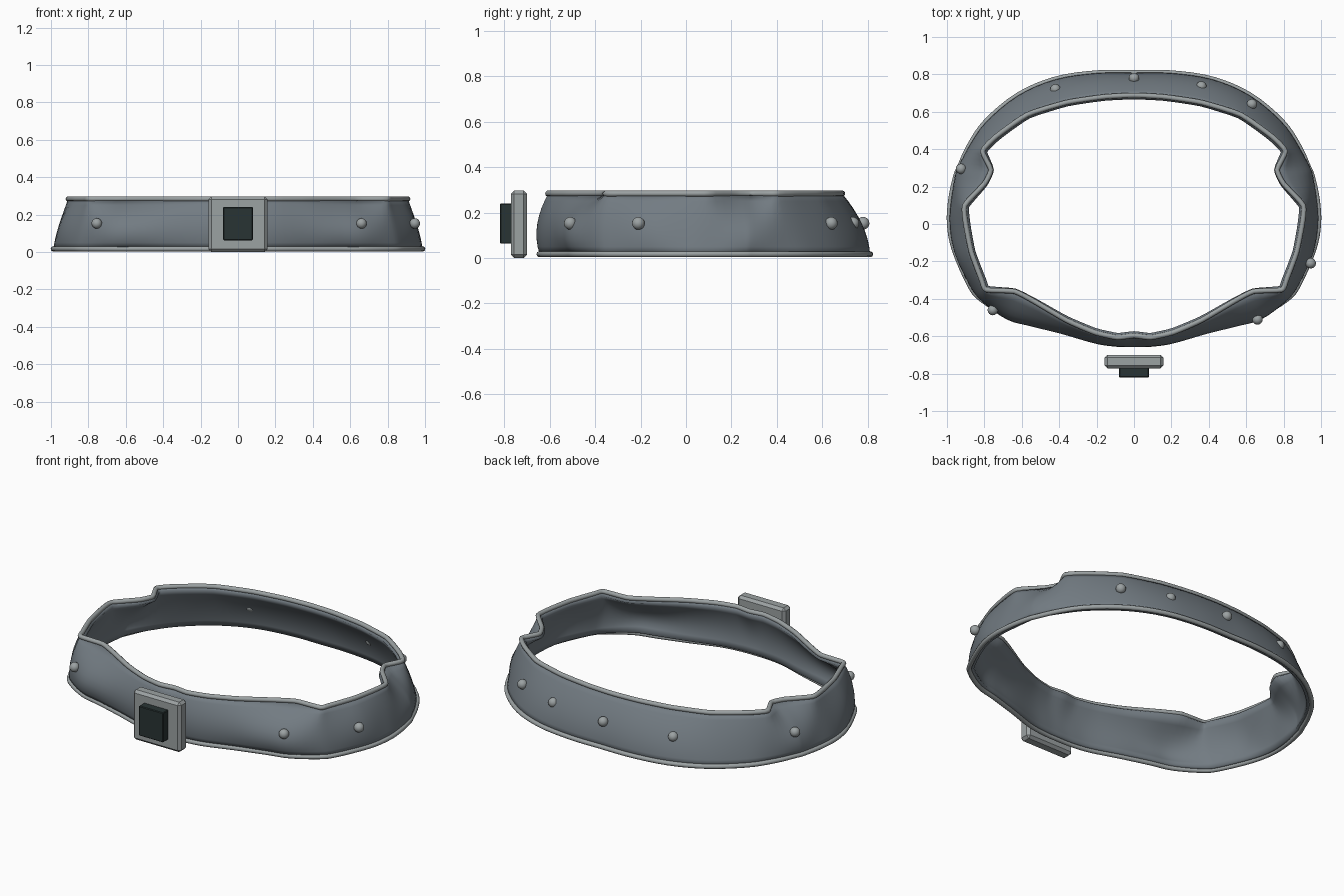
import bpy, bmesh
from mathutils import Vector

if "Cube" in bpy.data.objects:
    bpy.data.objects.remove(bpy.data.objects["Cube"])


def material(name, rgb):
    m = bpy.data.materials.new(name)
    m.diffuse_color = (*rgb, 1)
    m.use_nodes = True
    m.node_tree.nodes["Principled BSDF"].inputs["Base Color"].default_value = m.diffuse_color
    return m


BAND = material("blue grey band", (0.17, 0.20, 0.225))
METAL = material("pale metal", (0.33, 0.36, 0.365))
DARK = material("dark inlay", (0.022, 0.034, 0.034))

# Right half outlines, front centre to back centre
BOTTOM = [(0, -.645), (.09, -.643), (.21, -.625), (.38, -.57), (.55, -.52), (.68, -.485), (.82, -.40),
          (.88, -.325), (.96, -.14), (.987, 0), (.98, .13), (.955, .25), (.935, .30), (.88, .42),
          (.79, .55), (.62, .69), (.42, .775), (.2, .808), (0, .81)]
MIDDLE = [(0, -.655), (.09, -.653), (.21, -.635), (.38, -.585), (.54, -.54), (.67, -.50), (.80, -.415),
          (.86, -.335), (.94, -.17), (.955, 0), (.95, .12), (.93, .24), (.915, .30), (.86, .41),
          (.76, .525), (.60, .65), (.40, .735), (.19, .77), (0, .775)]
TOP = [(0, -.597), (.09, -.607), (.21, -.58), (.36, -.515), (.54, -.41), (.64, -.36), (.79, -.352),
       (.815, -.30), (.87, -.15), (.90, 0), (.905, .10), (.80, .215), (.765, .29), (.81, .39),
       (.735, .47), (.57, .585), (.36, .65), (.16, .68), (0, .688)]
Z_LOW, Z_HIGH = 0.017, 0.284
STEPS = 4


def closed_outline(half, tension):
    """Mirror a half outline and smooth it with a cardinal spline."""
    pts = [Vector(p) for p in half + [(-x, y) for x, y in half[-2:0:-1]]]
    n, out = len(pts), []
    for i in range(n):
        a, b, c, d = (pts[(i + k) % n] for k in (-1, 0, 1, 2))
        m0, m1 = (c - a) * tension, (d - b) * tension
        for s in range(STEPS):
            t = s / STEPS
            out.append(b * (2*t**3 - 3*t*t + 1) + m0 * (t**3 - 2*t*t + t)
                       + c * (3*t*t - 2*t**3) + m1 * (t**3 - t*t))
    return out


bottom = closed_outline(BOTTOM, 0.5)
middle = closed_outline(MIDDLE, 0.5)
top = closed_outline(TOP, 0.25)


def add_mesh(name, bm, mat, smooth=True):
    me = bpy.data.meshes.new(name)
    bm.to_mesh(me)
    bm.free()
    ob = bpy.data.objects.new(name, me)
    bpy.context.collection.objects.link(ob)
    me.materials.append(mat)
    if smooth:
        for p in me.polygons:
            p.use_smooth = True
    return ob


# Band wall: quadratic loft through the three outlines
bm = bmesh.new()
rows = []
for r in range(9):
    t = r / 8
    wb, wm, wt = 2 * (t - .5) * (t - 1), 4 * t * (1 - t), 2 * t * (t - .5)
    z = Z_LOW + (Z_HIGH - Z_LOW) * t
    rows.append([bm.verts.new((*(b * wb + m * wm + u * wt), z))
                 for b, m, u in zip(bottom, middle, top)])
n = len(bottom)
for lo, hi in zip(rows, rows[1:]):
    for i in range(n):
        j = (i + 1) % n
        bm.faces.new((lo[i], lo[j], hi[j], hi[i]))
band = add_mesh("band", bm, BAND)
solid = band.modifiers.new("thickness", 'SOLIDIFY')
solid.thickness = 0.028
solid.offset = -1
bpy.context.view_layer.objects.active = band
band.select_set(True)
bpy.ops.object.shade_smooth_by_angle(angle=0.7)


# Round trims along both edges
def trim(name, outline, z, radius=0.0135, sides=10):
    cu = bpy.data.curves.new(name, 'CURVE')
    cu.dimensions = '3D'
    sp = cu.splines.new('POLY')
    sp.points.add(len(outline) - 1)
    for p, v in zip(sp.points, outline):
        p.co = (v.x, v.y, z, 1)
    sp.use_cyclic_u = True
    sp.use_smooth = True
    cu.bevel_depth = radius
    cu.bevel_resolution = sides // 2 - 2
    cu.materials.append(METAL)
    bpy.context.collection.objects.link(bpy.data.objects.new(name, cu))


trim("lower_trim", bottom, Z_LOW)
trim("upper_trim", top, Z_HIGH)

# Rivets
for k, (x, y) in enumerate([(0, .78), (-.42, .72), (.36, .735), (.63, .64), (-.925, .295),
                            (.945, -.21), (.66, -.51), (-.755, -.46)]):
    bm = bmesh.new()
    bmesh.ops.create_uvsphere(bm, u_segments=16, v_segments=10, radius=0.028)
    add_mesh(f"rivet_{k + 1}", bm, METAL).location = (x, y, 0.153)


# Buckle plate and its raised dark inlay
def block(name, lo, hi, mat, bevel):
    bm = bmesh.new()
    bmesh.ops.create_cube(bm, size=1)
    for v in bm.verts:
        v.co = [(a + b) / 2 + c * (b - a) for a, b, c in zip(lo, hi, v.co)]
    if bevel:
        bmesh.ops.bevel(bm, geom=bm.edges[:], offset=bevel, segments=1, affect='EDGES')
    add_mesh(name, bm, mat, smooth=False)


block("buckle_plate", (-.157, -.772, 0), (.157, -.70, .297), METAL, 0.015)
block("buckle_inlay", (-.08, -.82, .063), (.08, -.765, .24), DARK, 0.004)
